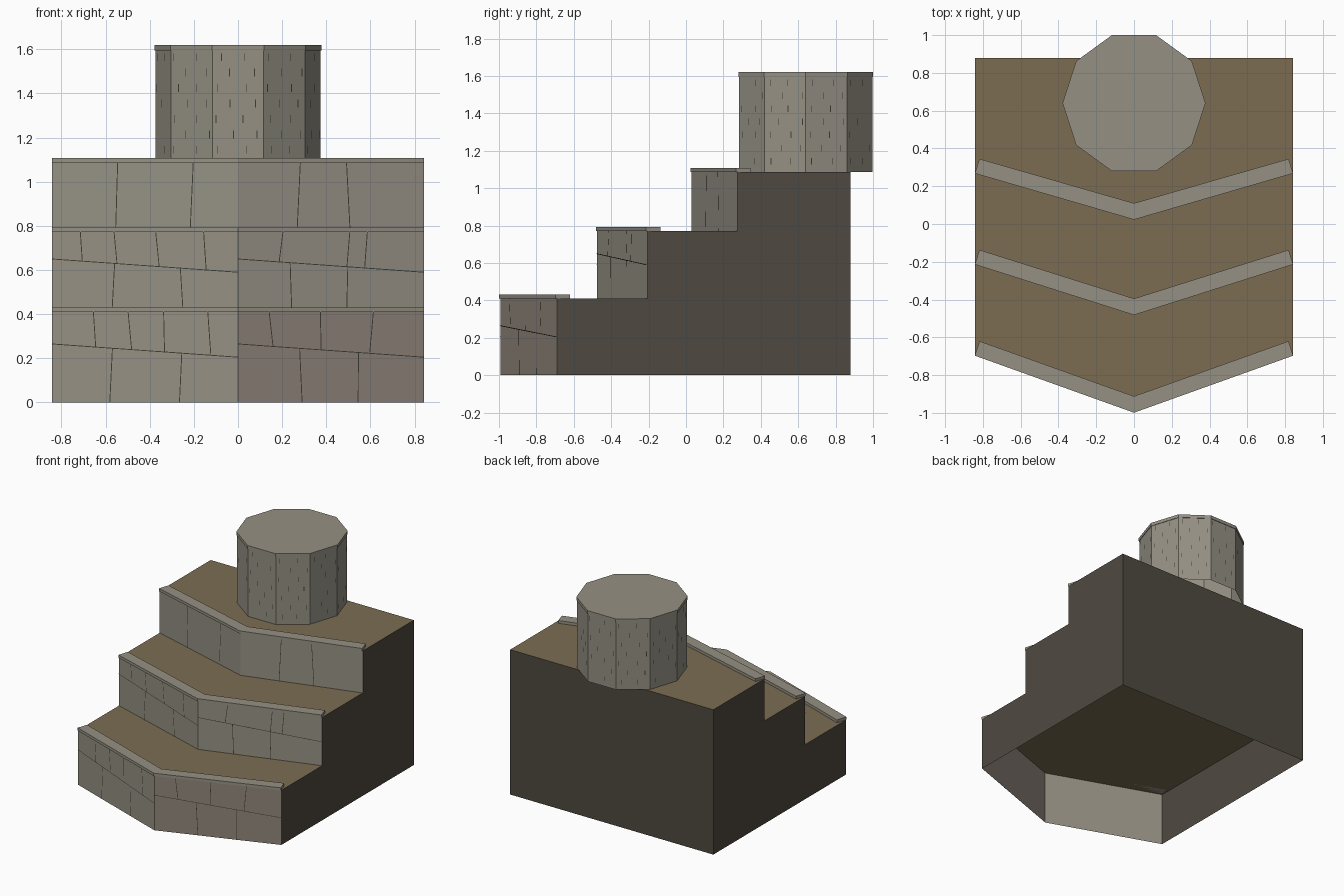
import bpy, bmesh, math, random
from mathutils import Vector

cube = bpy.data.objects.get("Cube")
if cube:
    bpy.data.objects.remove(cube)
random.seed(4)


def material(name, color):
    m = bpy.data.materials.new(name)
    m.use_nodes = True
    m.diffuse_color = (*color, 1)
    m.node_tree.nodes["Principled BSDF"].inputs["Base Color"].default_value = (*color, 1)
    return m


STONE = material("grey stone", (0.30, 0.28, 0.23))
WARM = material("warm stone", (0.275, 0.235, 0.195))
SOIL = material("brown soil", (0.20, 0.152, 0.086))
DARK = material("dark earth", (0.078, 0.067, 0.053))
MORTAR = material("dark mortar", (0.05, 0.045, 0.035))


def make(name, bm, *mats):
    me = bpy.data.meshes.new(name)
    bm.to_mesh(me)
    bm.free()
    ob = bpy.data.objects.new(name, me)
    for m in mats:
        me.materials.append(m)
    bpy.context.collection.objects.link(ob)
    return ob


def face(bm, points, mat=0):
    f = bm.faces.new([bm.verts.new(p) for p in points])
    f.material_index = mat
    return f


def prism(bm, outline, z0, z1):
    """Closed solid from a flat counter-clockwise outline."""
    low = [bm.verts.new((x, y, z0)) for x, y in outline]
    high = [bm.verts.new((x, y, z1)) for x, y in outline]
    bm.faces.new(low[::-1])
    bm.faces.new(high)
    n = len(low)
    for i in range(n):
        j = (i + 1) % n
        bm.faces.new((low[i], low[j], high[j], high[i]))


W, BACK = 0.843, 0.88
# Each tier: bottom, top, wall y at the middle, wall y at the sides
TIERS = [(0, 0.41, -0.992, -0.69), (0.41, 0.772, -0.475, -0.207), (0.772, 1.087, 0.03, 0.275)]
NAMES = ["lower", "middle", "upper"]

# Chevron walls, soil floors and coping of every tier
for name, (z0, z1, ym, ys) in zip(NAMES, TIERS):
    bm = bmesh.new()
    face(bm, [(-W, ys, z0), (0, ym, z0), (0, ym, z1), (-W, ys, z1)])
    face(bm, [(0, ym, z0), (W, ys, z0), (W, ys, z1), (0, ym, z1)], 1)
    make(name + "_wall", bm, STONE, WARM if name == "lower" else STONE)

    bm = bmesh.new()
    face(bm, [(-W, ys, z1), (0, ym, z1), (W, ys, z1), (W, BACK, z1), (-W, BACK, z1)])
    make(name + "_soil", bm, SOIL)

    bm = bmesh.new()
    lip = 0.007
    prism(bm, [(-W, ys - lip), (0, ym - lip), (W, ys - lip), (W - 0.025, ys + 0.07),
               (0, ym + 0.08), (0.025 - W, ys + 0.07)], z1, z1 + 0.021)
    make(name + "_coping", bm, STONE)

# Stepped earth sides and the back
bm = bmesh.new()
steps = [(BACK, 0)]
steps += [(ys, z) for z0, z1, ym, ys in TIERS for z in (z0, z1)]
steps.append((BACK, TIERS[-1][1]))
face(bm, [(-W, y, z) for y, z in steps])
face(bm, [(W, y, z) for y, z in reversed(steps)])
top = TIERS[-1][1]
face(bm, [(W, BACK, 0), (-W, BACK, 0), (-W, BACK, top), (W, BACK, top)])
make("earth_sides", bm, DARK)

# Stone joints: (upper course x, lower course x) for left half and right half
JOINTS = [
    ([-0.65, -0.49, -0.335, -0.13, 0.15, 0.375, 0.605], [-0.575, -0.26, 0.285, 0.545]),
    ([-0.71, -0.555, -0.365, -0.15, 0.195, 0.5, 0.58], [-0.565, -0.255, 0.24, 0.495]),
    ([-0.55, -0.21, 0.275, 0.5], []),
]
T = 0.002
for name, (z0, z1, ym, ys), (upper, lower) in zip(NAMES, TIERS, JOINTS):
    def on_wall(x, z):
        return (x, ym + (ys - ym) * abs(x) / W - 0.003, z)

    def course(x):
        if not lower:
            return z0
        return z0 + 0.265 - 0.025 * (z0 > 0) - 0.06 * ((x + W) % W) / W

    bm = bmesh.new()
    if lower:
        for a, b in ((-W, -0.001), (0.001, W - 0.001)):
            face(bm, [on_wall(a, course(a) - T), on_wall(b, course(b) - T),
                      on_wall(b, course(b) + T), on_wall(a, course(a) + T)])
    for xs, is_upper in ((upper, True), (lower, False)):
        for x in xs:
            a, b = (course(x), z1) if is_upper else (z0, course(x))
            d = random.uniform(-0.01, 0.01)
            face(bm, [on_wall(x - d - T, a), on_wall(x - d + T, a),
                      on_wall(x + d + T, b), on_wall(x + d - T, b)])
    make(name + "_joints", bm, MORTAR)

# Ten-sided tower with a thin lid
R, CY, SIDES = 0.3785, 0.64, 10
TOP = 1.62


def ring(r):
    return [(r * math.cos(math.tau * i / SIDES), CY + r * math.sin(math.tau * i / SIDES))
            for i in range(SIDES)]


bm = bmesh.new()
body = ring(R - 0.004)
for i in range(SIDES):
    a, b = body[i], body[(i + 1) % SIDES]
    face(bm, [(*a, top), (*b, top), (*b, TOP - 0.02), (*a, TOP - 0.02)])
make("tower_wall", bm, STONE)

bm = bmesh.new()
prism(bm, ring(R), TOP - 0.025, TOP)
make("tower_lid", bm, STONE)

# Staggered short brick joints round the tower
bm = bmesh.new()
for i in range(SIDES):
    a, b = (Vector((*body[k % SIDES], 0)) for k in (i, i + 1))
    along = (b - a).normalized()
    out = Vector((along.y, -along.x, 0)) * 0.002
    for row in range(7):
        for k in range(2):
            t = (k + 0.25 + 0.5 * (row % 2)) / 2 + random.uniform(-0.06, 0.06)
            p = a.lerp(b, t) + out
            z = top + 0.04 + row * 0.07
            up = Vector((0, 0, 1))
            w = along * 0.0018
            face(bm, [p - w + up * z, p + w + up * z,
                      p + w + up * (z + 0.035), p - w + up * (z + 0.035)])
make("tower_joints", bm, MORTAR)
